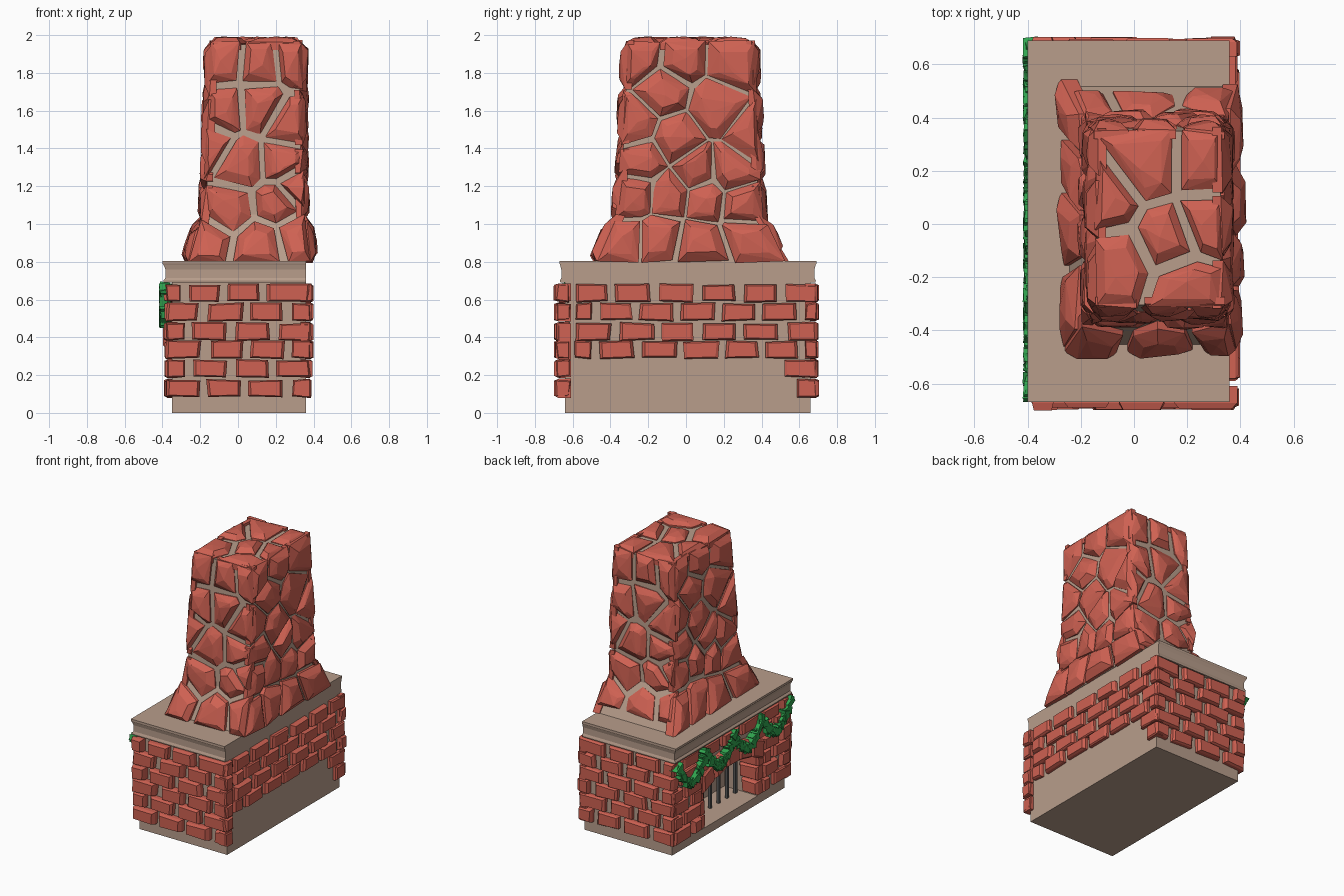
import bpy, bmesh, math, random
from mathutils import Vector

if "Cube" in bpy.data.objects:
    bpy.data.objects.remove(bpy.data.objects["Cube"])

random.seed(7)
J = lambda a: random.uniform(-a, a)


def material(name, rgb):
    m = bpy.data.materials.new(name)
    m.diffuse_color = (*rgb, 1)
    m.use_nodes = True
    m.node_tree.nodes["Principled BSDF"].inputs["Base Color"].default_value = m.diffuse_color
    return m


RED = material("brick_red", (0.62, 0.12, 0.085))
MORTAR = material("mortar", (0.48, 0.34, 0.26))
GREEN = material("leaf_green", (0.03, 0.38, 0.08))
IRON = material("iron", (0.10, 0.10, 0.10))


def finish(bm, name, mat):
    bmesh.ops.recalc_face_normals(bm, faces=bm.faces)
    me = bpy.data.meshes.new(name)
    bm.to_mesh(me)
    bm.free()
    me.materials.append(mat)
    ob = bpy.data.objects.new(name, me)
    bpy.context.collection.objects.link(ob)


def loft(bm, rects):
    """Closed stack of rectangles (x0, x1, y0, y1, z)."""
    rings = [[bm.verts.new(p) for p in ((a, c, z), (b, c, z), (b, d, z), (a, d, z))]
             for a, b, c, d, z in rects]
    for r, s in zip(rings, rings[1:]):
        for i in range(4):
            bm.faces.new((r[i], r[i - 3], s[i - 3], s[i]))
    bm.faces.new(rings[0])
    bm.faces.new(rings[-1])


def block(bm, poly, f, base, shoulder, top, shrink, jit=0.0, peak=0.0, rough=0.0):
    """Chiselled stone: outline, shoulder and smaller raised top; f maps (u, v, height) to space."""
    cu = sum(p[0] for p in poly) / len(poly)
    cv = sum(p[1] for p in poly) / len(poly)
    pts = []
    for u, v in poly:
        k = 1 - random.uniform(0, rough)
        u, v = cu + (u - cu) * k, cv + (v - cv) * k
        pts += [f(u, v, base), f(u, v, shoulder + J(jit)),
                f(cu + (u - cu) * shrink, cv + (v - cv) * shrink, top + J(jit))]
    if peak:
        pts.append(f(cu + J(.03), cv + J(.03), top + peak))
    vs = [bm.verts.new(p) for p in pts]
    out = bmesh.ops.convex_hull(bm, input=vs)
    dead = {g for k in ('geom_interior', 'geom_unused') for g in out[k]
            if isinstance(g, bmesh.types.BMVert)}
    bmesh.ops.delete(bm, geom=list(dead), context='VERTS')


def cell(seeds, i, box, gap):
    """Polygon of the region nearest to seed i, inset by gap."""
    u0, u1, v0, v1 = box
    poly = [Vector(p) for p in ((u0, v0), (u1, v0), (u1, v1), (u0, v1))]
    s = Vector(seeds[i])
    for k, t in enumerate(seeds):
        if k == i:
            continue
        d = (Vector(t) - s).normalized()
        lim = d.dot((Vector(t) + s) / 2) - gap
        new = []
        for a, b in zip(poly, poly[1:] + poly[:1]):
            da, db = d.dot(a) - lim, d.dot(b) - lim
            if da <= 0:
                new.append(a)
            if da * db < 0:
                new.append(a.lerp(b, da / (da - db)))
        poly = new
    return [tuple(p) for p in poly]


# Base block with the firebox sunk into the left side
bm = bmesh.new()
loft(bm, [(-.35, .36, -.64, .66, 0), (-.35, .36, -.64, .66, .7)])
side = next(f for f in bm.faces if f.calc_center_median().x < -.3)
bmesh.ops.inset_region(bm, faces=[side], thickness=.05)
for v in side.verts:
    v.co = (-.35, .34 if v.co.y > 0 else -.33, .42 if v.co.z > .35 else .06)
inner = bmesh.ops.extrude_discrete_faces(bm, faces=[side])['faces'][0]
for v in inner.verts:
    v.co.x = -.08
finish(bm, "base_block", MORTAR)

# Mantel moulding, flush at the right side
bm = bmesh.new()
loft(bm, [(-.35 - d, .36, -.64 - .6 * d, .66 + .6 * d, z) for d, z in
          ((.042, .69), (.045, .70), (.034, .715), (.034, .76), (.045, .785), (.05, .79), (.05, .805))])
finish(bm, "mantel", MORTAR)

# Chimney core
CORE = [(-.245, .365, -.455, .52, .80), (-.17, .335, -.35, .385, 1.05), (-.135, .325, -.305, .35, 1.95)]
bm = bmesh.new()
loft(bm, CORE)
finish(bm, "chimney_core", MORTAR)


def section(z):
    lo, hi = (CORE[0], CORE[1]) if z < 1.05 else (CORE[1], CORE[2])
    t = (z - lo[4]) / (hi[4] - lo[4])
    return [a + (b - a) * t for a, b in zip(lo[:4], hi[:4])]


def chimney_face(side, width):
    def f(u, z, h):
        a, b, c, d = section(z)
        u /= width
        return {"front": (a + (b - a) * u, c - h, z), "back": (a + (b - a) * u, d + h, z),
                "right": (b + h, c + (d - c) * u, z), "left": (a - h, c + (d - c) * u, z)}[side]
    return f


# Chimney rubble stones
NARROW = [(.55, 1.86), (.12, 1.87), (.93, 1.88), (.15, 1.6), (.55, 1.62), (.88, 1.52), (.35, 1.32),
          (.82, 1.33), (.0, 1.42), (.75, 1.1), (.97, 1.2), (.25, 1.08), (.6, .9), (.05, .9), (.93, .93)]
WIDE = [(.1, 1.9), (.43, 1.88), (.83, 1.87), (.3, 1.7), (.7, 1.62), (.08, 1.52), (.4, 1.45),
        (.97, 1.45), (.55, 1.28), (.15, 1.34), (.8, 1.28), (.35, 1.15), (.1, 1.15), (.62, 1.13),
        (.87, 1.1), (.08, .9), (.3, .93), (.57, .9), (.85, .92)]
for name, seeds, w, gap, flip in (("front", NARROW, .5, .012, 0), ("back", NARROW, .5, .011, 1),
                                  ("right", WIDE, .74, .003, 0), ("left", WIDE, .74, .006, 1)):
    bm = bmesh.new()
    s = [((1 - u if flip else u) * w, z + (J(.03) if flip else 0)) for u, z in seeds]
    for i in range(len(s)):
        poly = cell(s, i, (-.02, w + .02, .85 if name == "back" else .79, 1.975), gap)
        low = .02 if s[i][1] < 1.0 and name != "back" else 0
        block(bm, poly, chimney_face(name, w), -.03, .004 + low, .034 + low + J(.006), .6,
              .009, .008, .13)
    finish(bm, "chimney_stones_" + name, RED)

# Stones capping the chimney
bm = bmesh.new()
s = [(.05, .22), (-.06, -.15), (.13, -.06), (.27, .22), (.2, -.24), (.28, 0), (-.11, .1)]
for i in range(len(s)):
    block(bm, cell(s, i, (-.15, .335, -.32, .365), .012), lambda u, v, h: (u, v, 1.95 + h),
          -.03, .008, .034, .65, .007, .008, .12)
finish(bm, "chimney_top_stones", RED)

# Brick courses
ROWS = [.13, .235, .335, .43, .535, .635]


def brick(bm, f, a, b, z, out, h=.046):
    poly = [(u + J(.006), v + J(.006)) for u, v in ((a, z - h), (b, z - h), (b, z + h), (a, z + h))]
    block(bm, poly, f, -.03, out * .6, out + J(.006), .84)


def course(bm, f, u0, u1, z, odd, out):
    u, first = u0, True
    while u < u1 - .05:
        w = (.09 if odd and first else .175) + J(.012)
        e = u1 if u + w > u1 - .09 else u + w
        brick(bm, f, u, e, z, out)
        u, first = e + .045 + J(.008), False


FRONT = lambda u, v, h: (u, -.64 - h, v)
BACK = lambda u, v, h: (u, .66 + h, v)
RIGHT = lambda u, v, h: (.36 + h, u, v)
LEFT = lambda u, v, h: (-.35 - h, u, v)

for name, f, out in (("front", FRONT, .055), ("back", BACK, .04)):
    bm = bmesh.new()
    for i, z in enumerate(ROWS):
        course(bm, f, -.38, .385, z, i % 2 == 1, out)
    finish(bm, name + "_bricks", RED)

bm = bmesh.new()
for i, z in enumerate(ROWS):
    if i > 1:
        course(bm, RIGHT, -.585, .69, z, i % 2 == 0, .035)
    else:
        brick(bm, RIGHT, .52 + .07 * (1 - i), .69, z, .032)
    # corner brick returning from the front wall
    brick(bm, RIGHT, -.685, -.615, z, .03)
finish(bm, "right_bricks", RED)

# Firebox side: piers, upper courses and lined jambs
bm = bmesh.new()
for i, z in enumerate(ROWS):
    if i == 5:
        course(bm, LEFT, -.66, .68, z, True, .036)
    else:
        e = .36 if i < 4 else .26
        course(bm, LEFT, -.66, -e, z, i % 2, .036)
        course(bm, LEFT, e, .68, z, i % 2 == 0, .036)
    if i < 3:
        for y, sgn in ((-.33, 1), (.34, -1)):
            brick(bm, lambda u, v, h: (u, y + sgn * h, v), -.37, -.23 + J(.02), z, .036)
finish(bm, "firebox_bricks", RED)

# Arch stones over the firebox
bm = bmesh.new()
arc = lambda y, r: (y * (1 + .25 * r), .30 + .10 * (1 - (y / .36) ** 2) + r)
for k in range(5):
    a, b = -.35 + k * .14 + .008, -.35 + (k + 1) * .14 - .008
    block(bm, [arc(a, .03), arc(b, .03), arc(b, .165), arc(a, .165)], LEFT, -.12, .03, .045, .8, .004)
finish(bm, "firebox_arch_stones", RED)

# Iron grate
bm = bmesh.new()
for k in range(7):
    x, y = -.2, -.285 + k * .097
    loft(bm, [(x - .01, x + .01, y - .01, y + .01, z) for z in (.05, .43)])
finish(bm, "grate_bars", IRON)

# Garland: four swags of leafy tufts along the left side
bm = bmesh.new()
N = 13
for k in range(4 * N + 1):
    t = k / N
    p = Vector((-.385, .655 - t * .323, .645 - .15 * abs(math.sin(math.pi * t)) ** .9))
    for _ in range(2):
        vs = bmesh.ops.create_cube(bm, size=1)['verts']
        ang = J(1.3)
        for v in vs:
            a, b = v.co.y * .042, v.co.z * (.08 if v.co.y > 0 else .04)
            v.co = (p.x + v.co.x * .05 + J(.009),
                    p.y + a * math.cos(ang) - b * math.sin(ang) + J(.007),
                    p.z + a * math.sin(ang) + b * math.cos(ang) + J(.007))
finish(bm, "garland", GREEN)
